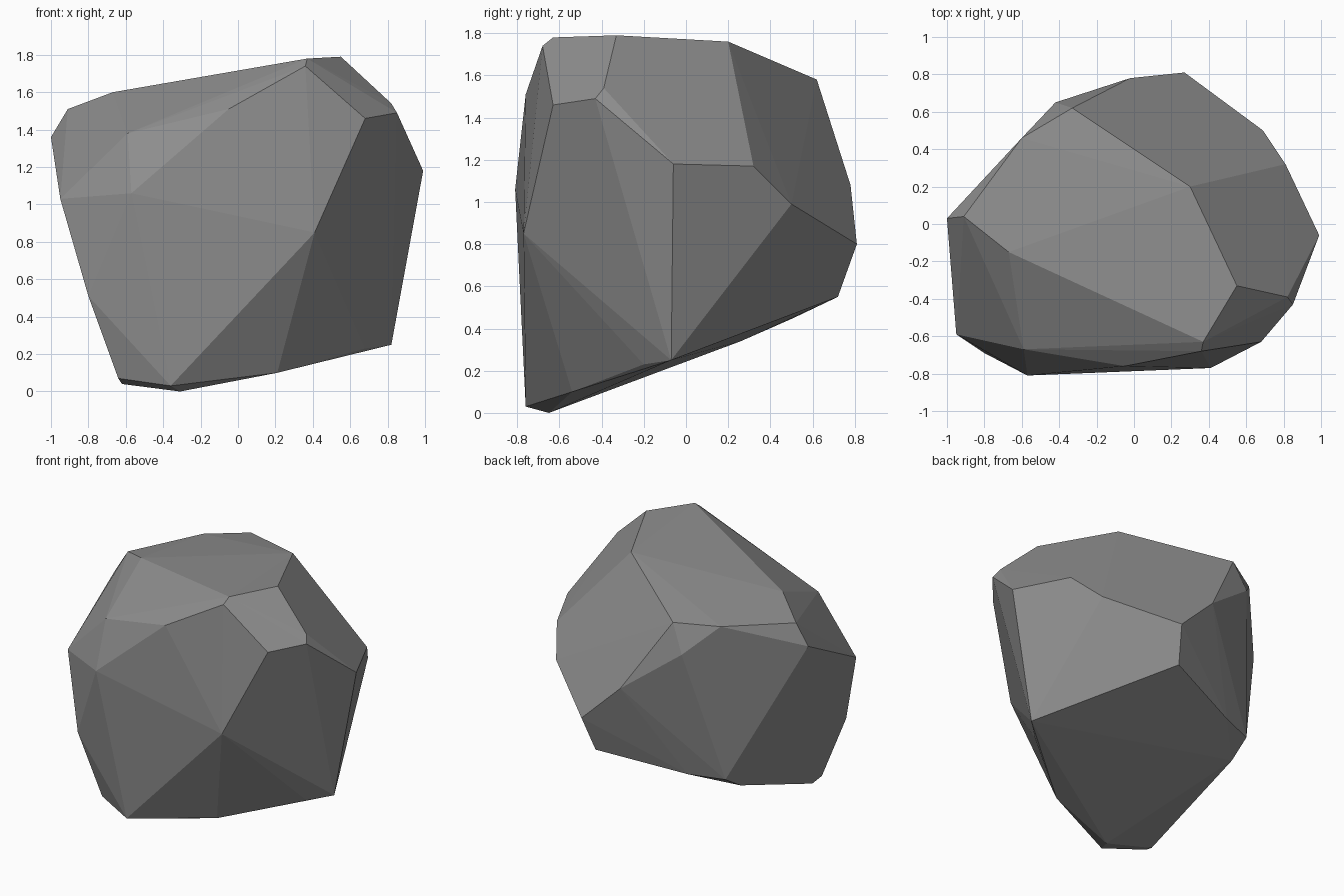
import bpy
import bmesh

# Remove the default object
default_cube = bpy.data.objects.get("Cube")
if default_cube:
    bpy.data.objects.remove(default_cube, do_unlink=True)


def make_material(name, colour):
    material = bpy.data.materials.new(name)
    material.use_nodes = True
    material.diffuse_color = colour
    for node in material.node_tree.nodes:
        if node.type == "BSDF_PRINCIPLED":
            node.inputs["Base Color"].default_value = colour
            node.inputs["Roughness"].default_value = 0.9
    return material


def make_convex_stone(name, corner_groups, material):
    """Wrap a tight faceted skin around all corner points."""
    shell = bmesh.new()
    for group in corner_groups:
        for corner in group:
            shell.verts.new(corner)
    result = bmesh.ops.convex_hull(shell, input=shell.verts[:], use_existing_faces=False)
    # Drop the points that ended up inside the skin
    loose = [item for item in result["geom_interior"] if isinstance(item, bmesh.types.BMVert)]
    bmesh.ops.delete(shell, geom=loose, context="VERTS")
    # Merge coplanar triangles into broad chiselled facets
    bmesh.ops.dissolve_limit(shell, angle_limit=0.015, verts=shell.verts[:], edges=shell.edges[:])
    bmesh.ops.recalc_face_normals(shell, faces=shell.faces[:])
    mesh = bpy.data.meshes.new(name)
    shell.to_mesh(mesh)
    shell.free()
    mesh.materials.append(material)
    stone = bpy.data.objects.new(name, mesh)
    bpy.context.scene.collection.objects.link(stone)
    for polygon in mesh.polygons:
        polygon.use_smooth = False
    return stone


# Sloping top facet
crown = [
    (-0.91, 0.04, 1.51), (-0.67, -0.15, 1.6), (0.37, -0.63, 1.78),
    (0.55, -0.33, 1.79), (0.3, 0.2, 1.76), (-0.33, 0.62, 1.58),
    (-0.6, 0.46, 1.56),
]

# Front facets and the chipped upper corner
front_corners = [
    (-0.95, -0.59, 1.03), (-0.57, -0.81, 1.06), (-0.59, -0.67, 1.38),
    (-0.05, -0.76, 1.51), (0.36, -0.68, 1.74), (0.68, -0.63, 1.46),
    (0.41, -0.77, 0.85), (-0.8, -0.69, 0.51),
]

# Left and right shoulders
side_corners = [
    (-1, 0.03, 1.36), (0.82, -0.39, 1.54), (0.85, -0.43, 1.49),
    (0.99, -0.06, 1.18), (0.81, 0.32, 1.17), (0.69, 0.5, 0.99),
]

# Back facets
back_corners = [
    (-0.42, 0.65, 1.38), (-0.02, 0.78, 1.08), (0.27, 0.81, 0.8),
]

# Tilted underside
base_corners = [
    (-0.64, -0.64, 0.07), (-0.62, -0.56, 0.04), (-0.36, -0.76, 0.03),
    (-0.31, -0.65, 0), (0.21, -0.54, 0.1), (0.3, -0.46, 0.13),
    (0.68, -0.2, 0.23), (0.82, -0.07, 0.25), (0.22, 0.72, 0.55),
    (-0.37, 0.51, 0.45), (-0.61, 0.42, 0.44), (-0.62, 0.26, 0.34),
]

stone_grey = make_material("stone grey", (0.27, 0.27, 0.27, 1))
make_convex_stone(
    "boulder",
    [crown, front_corners, side_corners, back_corners, base_corners],
    stone_grey,
)
